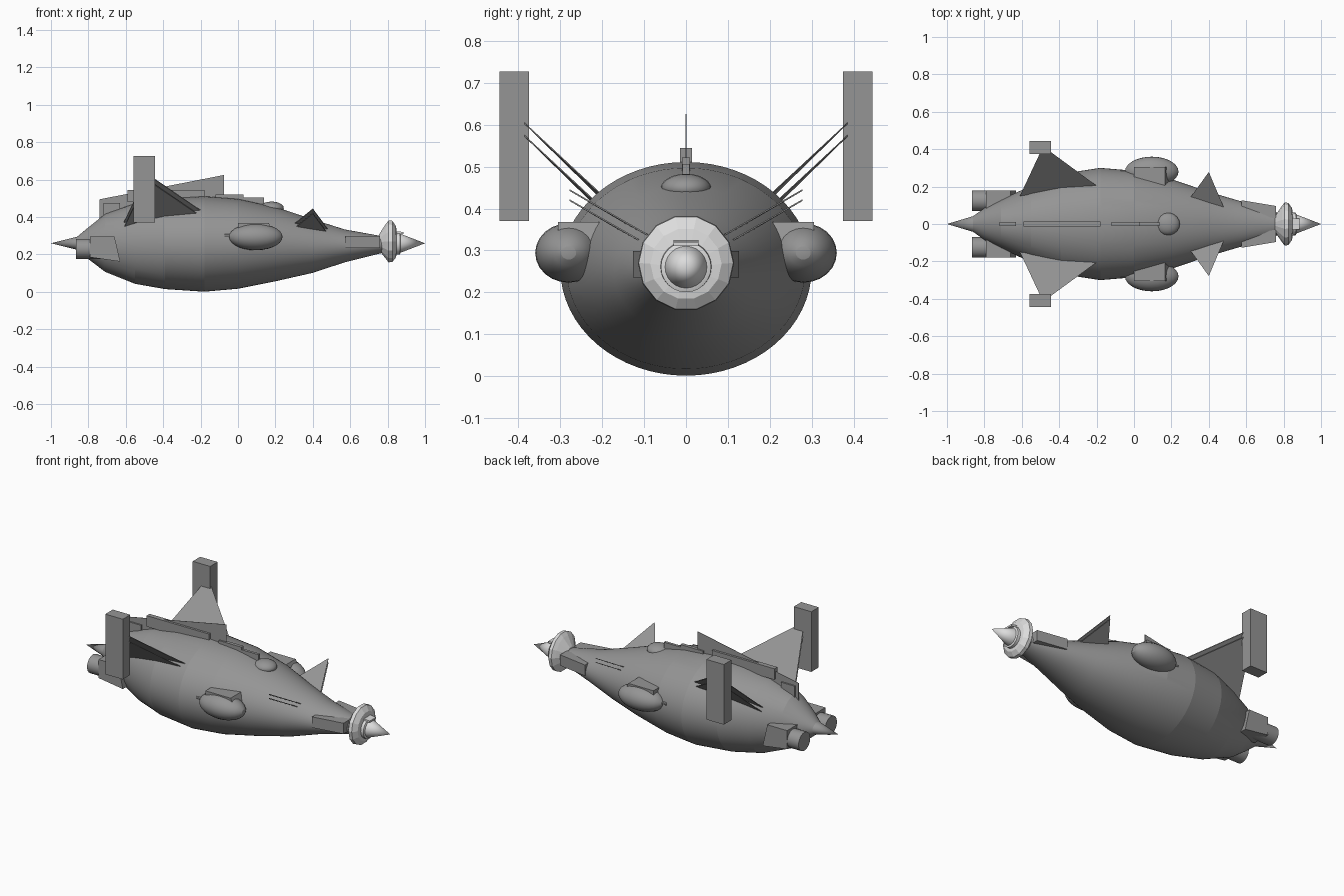
import bpy, bmesh, math
from mathutils import Vector

cube = bpy.data.objects.get("Cube")
if cube:
    bpy.data.objects.remove(cube)


def material(name, c):
    m = bpy.data.materials.new(name)
    m.use_nodes = True
    m.diffuse_color = (c, c, c, 1)
    m.node_tree.nodes["Principled BSDF"].inputs["Base Color"].default_value = (c, c, c, 1)
    return m


GREY = material("hull grey", 0.3)
PALE = material("pale metal", 0.72)


def finish(name, bm, mat, smooth=0):
    bmesh.ops.recalc_face_normals(bm, faces=bm.faces)
    me = bpy.data.meshes.new(name)
    bm.to_mesh(me)
    bm.free()
    me.materials.append(mat)
    ob = bpy.data.objects.new(name, me)
    bpy.context.collection.objects.link(ob)
    if smooth:
        bpy.ops.object.select_all(action='DESELECT')
        ob.select_set(True)
        bpy.context.view_layer.objects.active = ob
        bpy.ops.object.shade_smooth_by_angle(angle=math.radians(smooth))
    return ob


def lathe(name, stations, sides, mat, y=0, smooth=0):
    """Loft ellipses along x; each station is (x, half width, half height, centre z)."""
    bm = bmesh.new()
    rings = []
    for x, w, h, cz in stations:
        rings.append([bm.verts.new((x, y + w * math.cos(t), cz + h * math.sin(t)))
                      for t in (2 * math.pi * i / sides for i in range(sides))])
    for a, b in zip(rings, rings[1:]):
        for i in range(sides):
            j = (i + 1) % sides
            bm.faces.new((a[i], a[j], b[j], b[i]))
    bm.faces.new(rings[0])
    bm.faces.new(rings[-1])
    bmesh.ops.remove_doubles(bm, verts=bm.verts, dist=0.0003)
    return finish(name, bm, mat, smooth)


def prism(name, points, offset, mat=GREY):
    """Solid made by sweeping a polygon along an offset."""
    bm = bmesh.new()
    off = Vector(offset)
    a = [bm.verts.new(p) for p in points]
    b = [bm.verts.new(Vector(p) + off) for p in points]
    bm.faces.new(a)
    bm.faces.new(b)
    for i in range(len(a)):
        j = (i + 1) % len(a)
        bm.faces.new((a[i], a[j], b[j], b[i]))
    return finish(name, bm, mat)


def box(name, x0, x1, y0, y1, z0, z1):
    return prism(name, [(x0, y0, z0), (x1, y0, z0), (x1, y1, z0), (x0, y1, z0)],
                 (0, 0, z1 - z0))


# Main hull with pointed tail
lathe("hull", [(-1, 0, 0, .26), (-.86, .042, .035, .26), (-.8, .085, .085, .26),
               (-.71, .13, .155, .262), (-.55, .205, .215, .258), (-.39, .268, .242, .257),
               (-.18, .30, .255, .256), (0, .285, .24, .257), (.21, .236, .196, .255),
               (.4, .172, .143, .245), (.57, .122, .088, .246), (.77, .06, .045, .253)],
      64, GREY, smooth=8)

# Nose collar, lip and spike
lathe("nose_collar", [(.755, .045, .045, .265), (.79, .095, .095, .27), (.805, .115, .115, .27),
                      (.825, .113, .113, .27), (.845, .085, .085, .268), (.85, .05, .05, .263)],
      14, PALE)
lathe("nose_lip", [(.83, .062, .062, .262), (.865, .06, .06, .26), (.87, .048, .048, .26)],
      24, PALE, smooth=30)
lathe("nose_spike", [(.83, .05, .05, .26), (.87, .05, .05, .26), (1, 0, 0, .26)],
      24, PALE, smooth=30)
prism("collar_latch", [(.84, -.03, .31), (.885, -.03, .31), (.885, -.03, .32), (.84, -.03, .325)],
      (0, .06, 0), PALE)

# Spine fin and the blocks along the back
prism("spine_fin", [(-.74, -.001, .36), (-.74, -.001, .495), (-.075, -.001, .625),
                    (-.075, -.001, .48)], (0, .002, 0))
box("spine_block", -.59, -.18, -.014, .014, .48, .545)
box("spine_block_front", -.12, .03, -.01, .01, .48, .522)
box("spine_block_nose", .03, .14, -.008, .008, .46, .506)
box("spine_block_tail", -.72, -.63, -.01, .01, .36, .475)

# Canopy dome
lathe("canopy", [(.18 - .065 * math.cos(t), .06 * math.sin(t), .035 * math.sin(t), .448)
                 for t in (math.pi * i / 10 for i in range(11))], 24, GREY, smooth=30)

for side, s in (("left", 1), ("right", -1)):
    # Twin-sheet wings and their upright end plates
    for level, dz in (("upper", 0), ("lower", -.03)):
        prism(f"{side}_{level}_wing",
              [(-.61, s * .15, .375 + dz), (-.2, s * .205, .438 + dz),
               (-.445, s * .385, .605 + dz), (-.5, s * .385, .605 + dz)], (0, 0, -.004))
        prism(f"{side}_{level}_canard",
              [(.3, s * .14, .365 + dz * .8), (.48, s * .09, .338 + dz * .8),
               (.4, s * .278, .446 + dz * .8)], (0, 0, -.004))
    box(f"{side}_end_plate", -.56, -.445, s * .375, s * .445, .37, .727)

    # Side pod with top slab and tail pin
    lathe(f"{side}_pod", [(.095 - .143 * math.cos(t), .08 * math.sin(t), .071 * math.sin(t), .294)
                          for t in (math.pi * i / 14 for i in range(15))],
          24, GREY, y=s * .28, smooth=20)
    prism(f"{side}_pod_slab", [(0, s * .205, .368), (.165, s * .205, .368), (.19, s * .205, .315),
                               (0, s * .205, .33)], (0, s * .1, 0))
    lathe(f"{side}_pod_pin", [(-.072, .01, .01, .3), (-.03, .01, .01, .3)], 10, GREY, y=s * .28)

    # Rear thruster and its housing
    lathe(f"{side}_thruster", [(-.865, .055, .054, .23), (-.68, .055, .054, .23)],
          24, GREY, y=s * .125, smooth=30)
    prism(f"{side}_thruster_housing",
          [(-.79, s * .07, .185), (-.79, s * .07, .295), (-.66, s * .07, .295),
           (-.63, s * .07, .162)], (0, s * .11, 0))

    # Intake strip beside the nose, tapering with the hull
    prism(f"{side}_intake", [(.575, s * .06, .235), (.575, s * .127, .235),
                             (.76, s * .096, .235), (.76, s * .03, .235)], (0, 0, .064))
